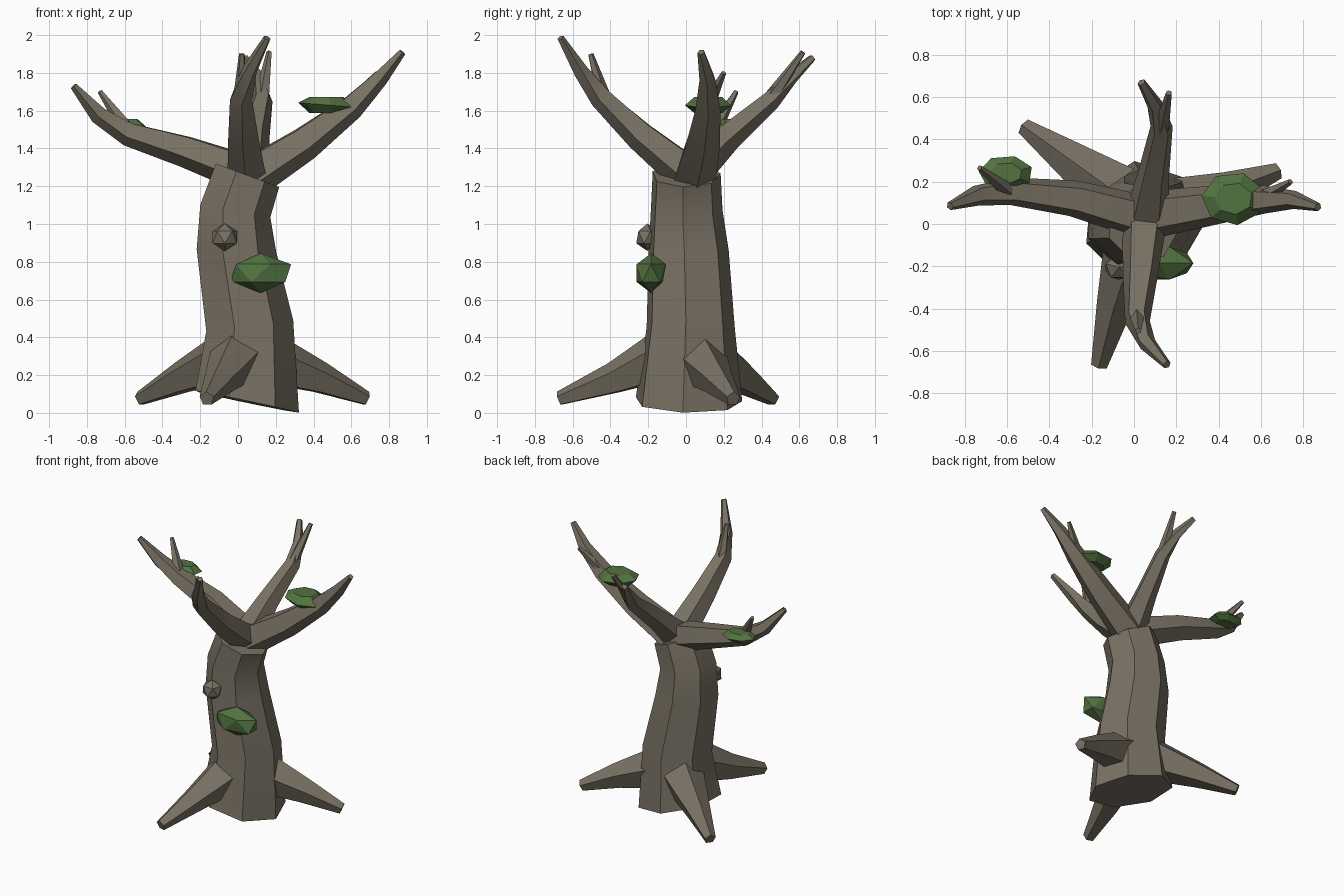
import bpy, bmesh, math
from mathutils import Vector, Matrix

if "Cube" in bpy.data.objects:
    bpy.data.objects.remove(bpy.data.objects["Cube"])


def material(name, rgb):
    m = bpy.data.materials.new(name)
    m.diffuse_color = (*rgb, 1)
    m.use_nodes = True
    m.node_tree.nodes["Principled BSDF"].inputs["Base Color"].default_value = m.diffuse_color
    return m


BARK = material("bark brown", (0.19, 0.165, 0.125))
MOSS = material("moss green", (0.085, 0.17, 0.052))


def finish(name, bm, mat, smooth=False):
    bmesh.ops.recalc_face_normals(bm, faces=bm.faces[:])
    me = bpy.data.meshes.new(name)
    bm.to_mesh(me)
    bm.free()
    me.materials.append(mat)
    ob = bpy.data.objects.new(name, me)
    bpy.context.collection.objects.link(ob)
    if smooth:
        bpy.context.view_layer.objects.active = ob
        ob.select_set(True)
        bpy.ops.object.shade_smooth_by_angle(angle=math.radians(30))
        ob.select_set(False)
    return ob


def tube(name, path, sides, phase=0, ref=(0, 0, 1), normals=None, mat=BARK, squash=1, smooth=True):
    """Capped tapering tube through (x, y, z, radius) points."""
    bm = bmesh.new()
    pts = [Vector(p[:3]) for p in path]
    rings = []
    for i, p in enumerate(pts):
        if normals:
            n = Vector(normals[i]).normalized()
        else:
            n = (pts[min(i + 1, len(pts) - 1)] - pts[max(i - 1, 0)]).normalized()
        r = Vector(ref)
        u = (r - n * r.dot(n)).normalized()
        v = n.cross(u)
        ring = []
        for k in range(sides):
            a = math.radians(phase) + 2 * math.pi * k / sides
            ring.append(bm.verts.new(p + path[i][3] * (u * math.cos(a) + v * math.sin(a) * squash)))
        rings.append(ring)
    for a, b in zip(rings, rings[1:]):
        for k in range(sides):
            j = (k + 1) % sides
            bm.faces.new((a[k], a[j], b[j], b[k]))
    bm.faces.new(rings[0])
    bm.faces.new(rings[-1])
    return finish(name, bm, mat, smooth)


def blob(name, center, size, rot=(0, 0, 0), mat=MOSS):
    """Faceted lump with the given full size."""
    bm = bmesh.new()
    bmesh.ops.create_icosphere(bm, subdivisions=1, radius=0.5)
    m = Matrix.Translation(center) @ Matrix.Diagonal((*size, 1))
    for axis, ang in zip("XYZ", rot):
        m = m @ Matrix.Rotation(math.radians(ang), 4, axis)
    bmesh.ops.transform(bm, matrix=m, verts=bm.verts[:])
    return finish(name, bm, mat)


# seven-sided leaning trunk
tube("trunk",
     [(0.04, 0.01, 0.06, 0.29), (0.055, 0.02, 0.46, 0.24), (-0.015, 0.01, 0.86, 0.218),
      (-0.02, 0.0, 1.07, 0.195), (0.045, 0.0, 1.26, 0.185)],
     7, phase=-5, ref=(1, 0, 0),
     normals=[(0.21, 0.02, 1), (-0.12, 0, 1), (0.03, 0, 1), (0.18, 0, 1), (0.37, 0, 1)])

# roots with a ridge on top
roots = {
    "front_root": [(0.0, -0.11, 0.30, 0.15), (-0.09, -0.38, 0.18, 0.09), (-0.165, -0.67, 0.075, 0.04)],
    "right_root": [(0.16, 0.07, 0.28, 0.15), (0.44, 0.16, 0.18, 0.09), (0.68, 0.25, 0.075, 0.04)],
    "back_left_root": [(-0.06, 0.13, 0.29, 0.15), (-0.31, 0.31, 0.18, 0.09), (-0.52, 0.46, 0.075, 0.04)],
}
for name, path in roots.items():
    tube(name, path, 5)

# branches: flat on top, ridge underneath
branches = {
    "left_branch": [(0.05, 0.03, 1.27, 0.11), (-0.28, 0.12, 1.39, 0.09), (-0.58, 0.155, 1.48, 0.068),
                    (-0.74, 0.135, 1.58, 0.05), (-0.87, 0.085, 1.73, 0.02)],
    "right_branch": [(0.05, 0.04, 1.24, 0.12), (0.35, 0.085, 1.43, 0.098), (0.6, 0.115, 1.62, 0.07),
                     (0.75, 0.115, 1.77, 0.045), (0.87, 0.08, 1.91, 0.02)],
    "front_branch": [(0.05, 0.02, 1.26, 0.11), (0.03, -0.24, 1.47, 0.085), (0.015, -0.45, 1.67, 0.062),
                     (0.06, -0.56, 1.81, 0.042), (0.155, -0.665, 1.985, 0.02)],
    "back_branch": [(0.06, 0.02, 1.27, 0.11), (0.09, 0.22, 1.46, 0.078), (0.13, 0.45, 1.66, 0.055),
                    (0.1, 0.56, 1.78, 0.038), (0.035, 0.67, 1.88, 0.02)],
}
for name, path in branches.items():
    tube(name, path, 5, phase=180)

# twigs forking off the branches
twigs = {
    "left_twig": [(-0.6, 0.16, 1.52, 0.04), (-0.73, 0.265, 1.70, 0.014)],
    "right_twig": [(0.6, 0.12, 1.64, 0.04), (0.74, 0.20, 1.80, 0.014)],
    "front_twig": [(0.015, -0.44, 1.68, 0.04), (0.02, -0.505, 1.90, 0.015)],
    "back_twig": [(0.13, 0.46, 1.68, 0.04), (0.165, 0.62, 1.91, 0.015)],
}
for name, path in twigs.items():
    tube(name, path, 5)

# flat moss pads on the branches
def pad(name, x, y, z, r, h, squash):
    tube(name, [(x, y, z - h, r * 0.6), (x, y, z, r), (x, y, z + h, r * 0.6)], 7, phase=20,
         ref=(1, 0, 0), normals=[(0, 0, 1), (0.08, 0, 1), (0, 0, 1)], mat=MOSS,
         squash=squash, smooth=False)


pad("right_moss", 0.47, 0.12, 1.63, 0.152, 0.043, 0.83)
pad("left_moss", -0.605, 0.24, 1.522, 0.13, 0.033, 0.65)

# moss patch and knot on the trunk front
blob("trunk_moss", (0.12, -0.185, 0.74), (0.36, 0.18, 0.21), (0, 0, 0))
blob("trunk_knot", (-0.07, -0.205, 0.93), (0.15, 0.13, 0.145), (0, 0, 18), BARK)
